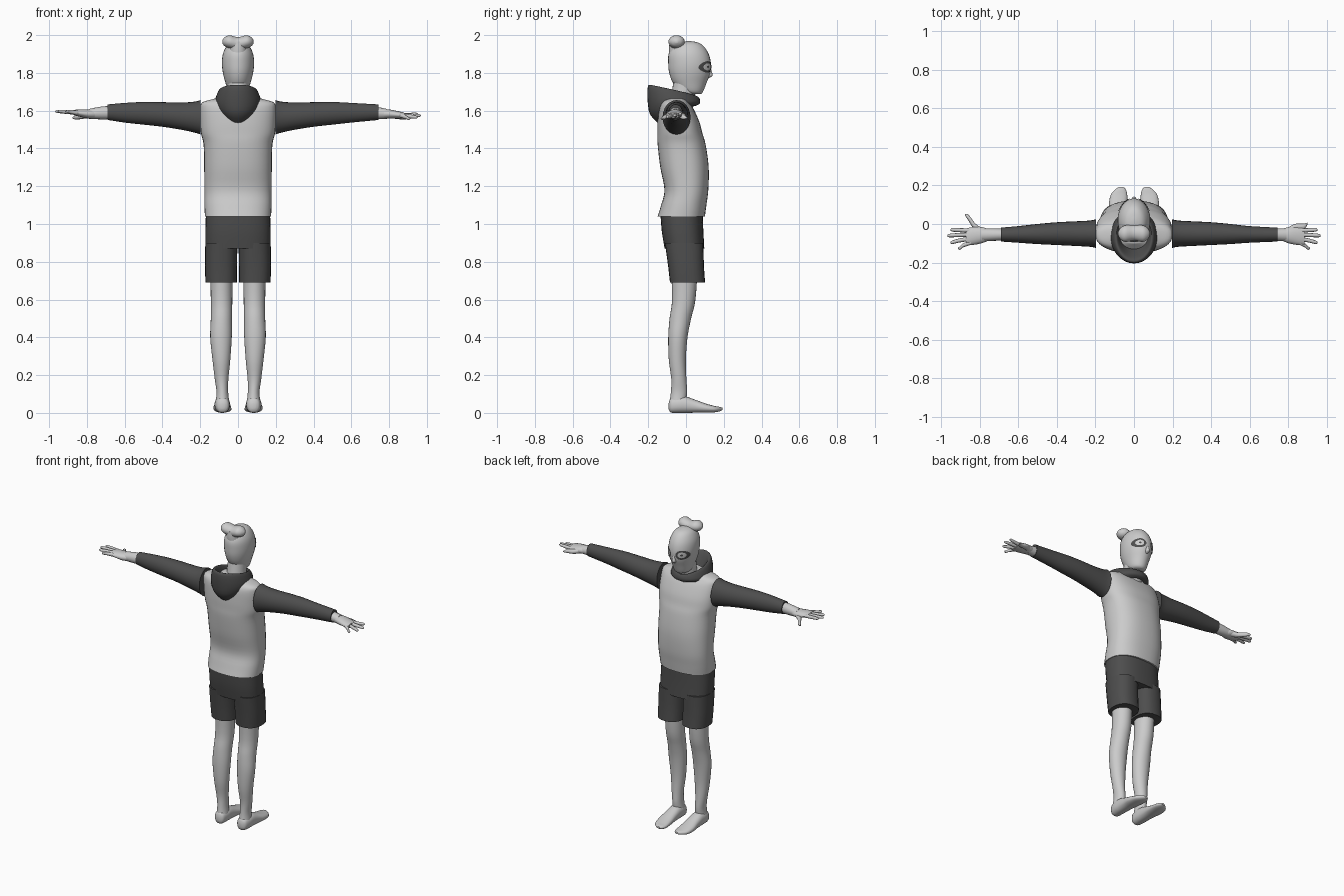
import bpy, bmesh, math
from mathutils import Vector
from mathutils.bvhtree import BVHTree


def material(name, c):
    m = bpy.data.materials.new(name)
    m.diffuse_color = (c, c, c, 1)
    return m


LIGHT = material("light_grey", 0.6)
DARK = material("dark_grey", 0.075)


def make(name, verts, faces, mats, rule=None):
    """Mesh object with outward normals and smooth shading."""
    me = bpy.data.meshes.new(name)
    me.from_pydata(verts, [], faces)
    bm = bmesh.new()
    bm.from_mesh(me)
    bmesh.ops.recalc_face_normals(bm, faces=bm.faces)
    bm.to_mesh(me)
    bm.free()
    for m in mats:
        me.materials.append(m)
    if rule:
        for p in me.polygons:
            p.material_index = rule(p.index)
    ob = bpy.data.objects.new(name, me)
    bpy.context.collection.objects.link(ob)
    bpy.ops.object.select_all(action='DESELECT')
    ob.select_set(True)
    bpy.context.view_layer.objects.active = ob
    bpy.ops.object.shade_smooth_by_angle(angle=math.radians(50))
    return ob


def smooth_stations(st, k):
    """Catmull-Rom interpolation of station tuples."""
    out = []
    for i in range(len(st) - 1):
        p0, p1, p2, p3 = st[max(i - 1, 0)], st[i], st[i + 1], st[min(i + 2, len(st) - 1)]
        for j in range(k):
            t = j / k
            out.append([0.5 * (2 * b + (c - a) * t + (2 * a - 5 * b + 4 * c - d) * t * t
                               + (3 * b - a - 3 * c + d) * t ** 3)
                        for a, b, c, d in zip(p0, p1, p2, p3)])
    return out + [list(st[-1])]


def loft(name, axis, st, mat, n=24, power=2.0, k=4):
    """Skin rounded sections; station = (position, centre u, centre v, radius u, radius v)."""
    rings = smooth_stations(st, k)
    place = {'x': lambda t, u, v: (t, u, v), 'y': lambda t, u, v: (u, t, v),
             'z': lambda t, u, v: (u, v, t)}[axis]
    verts = []
    for t, cu, cv, ru, rv in rings:
        for i in range(n):
            a = 2 * math.pi * i / n
            c, s = math.cos(a), math.sin(a)
            verts.append(place(t, cu + ru * math.copysign(abs(c) ** (2 / power), c),
                               cv + rv * math.copysign(abs(s) ** (2 / power), s)))
    faces = [(r * n + i, r * n + (i + 1) % n, (r + 1) * n + (i + 1) % n, (r + 1) * n + i)
             for r in range(len(rings) - 1) for i in range(n)]
    faces += [tuple(range(n)), tuple(range(len(verts) - n, len(verts)))]
    return make(name, verts, faces, [mat])


# Sweatshirt body
loft("sweatshirt_body", 'z', [
    (1.04, 0, -.025, .175, .125), (1.10, 0, -.012, .178, .12), (1.18, 0, .002, .178, .116),
    (1.30, 0, -.008, .179, .128), (1.42, 0, -.023, .182, .127), (1.48, 0, -.032, .196, .119),
    (1.54, 0, -.04, .2, .111), (1.61, 0, -.053, .2, .093), (1.643, 0, -.058, .19, .075),
    (1.662, 0, -.055, .13, .062), (1.68, 0, -.05, .06, .05)], LIGHT, n=36, power=2.4)

# Shorts: hips and two legs
loft("shorts_hips", 'z', [(.87, 0, -.008, .172, .105), (.96, 0, -.018, .173, .11),
                          (1.05, 0, -.023, .17, .112)], DARK, n=32, power=2.5)

for s, side in ((-1, "left"), (1, "right")):
    loft(side + "_shorts_leg", 'z', [(.69, s * .089, .008, .083, .093), (.78, s * .09, .0, .085, .095),
                                     (.9, s * .088, -.01, .085, .102)], DARK, power=2.4)
    # Bare leg and foot
    loft(side + "_leg", 'z', [
        (.05, s * .082, -.045, .037, .043), (.11, s * .083, -.037, .031, .043),
        (.18, s * .087, -.038, .036, .04), (.28, s * .088, -.046, .047, .045),
        (.4, s * .09, -.043, .057, .051), (.5, s * .088, -.03, .056, .057),
        (.6, s * .087, -.012, .057, .062), (.8, s * .088, -.008, .06, .072)], LIGHT)
    loft(side + "_foot", 'y', [
        (-.092, s * .082, .035, .012, .015), (-.08, s * .082, .04, .032, .038),
        (-.04, s * .083, .043, .04, .043), (.0, s * .083, .043, .041, .043),
        (.05, s * .083, .035, .043, .034), (.1, s * .083, .026, .047, .025),
        (.15, s * .078, .02, .043, .017), (.178, s * .07, .02, .028, .012),
        (.193, s * .066, .021, .01, .006)], LIGHT, power=2.3)

    # Sleeve and wrist, cuffs of uneven length
    cuff = .69 if s < 0 else .745
    loft(side + "_sleeve", 'x', [
        (s * .198, -.05, 1.565, .074, .091), (s * .23, -.05, 1.566, .068, .082),
        (s * .3, -.05, 1.571, .064, .072), (s * .4, -.05, 1.58, .059, .065),
        (s * .5, -.052, 1.586, .052, .06), (s * .6, -.054, 1.589, .043, .052),
        (s * cuff, -.055, 1.592, .036, .041)], DARK)
    loft(side + "_wrist", 'x', [(s * .66, -.055, 1.59, .03, .034), (s * .72, -.055, 1.588, .032, .034),
                                (s * .79, -.056, 1.583, .033, .026)], LIGHT, n=16)

    # Hand: palm, four fingers, thumb
    dx, dz = (0, .014) if s < 0 else (.012, -.012)
    zm = 1.582
    loft(side + "_palm", 'x', [
        (s * (.75 + dx), -.056, zm, .028, .024), (s * (.79 + dx), -.058, zm, .042, .024),
        (s * (.84 + dx), -.063, zm + dz * .4, .046, .019),
        (s * (.872 + dx), -.066, zm + dz * .6, .042, .013)], LIGHT, n=16)
    for i, (tip, ty) in enumerate([(.952, -.03), (.968, -.06), (.952, -.095), (.912, -.125)]):
        by = -.034 - i * .021
        e = .0 if s < 0 else (1.5 - i) * .008
        loft(f"{side}_finger_{i + 1}", 'x', [
            (s * (.845 + dx), by, zm + dz * .5, .011, .012),
            (s * (.5 * (.86 + tip)), (by + ty) / 2, zm + dz * .8 + e / 2, .0105, .0105),
            (s * (tip - .01), ty, zm + dz + e, .009, .008),
            (s * tip, ty, zm + dz + e, .003, .003)], LIGHT, n=10)
    tx, ty = (.876, .048) if s < 0 else (.9, .004)
    loft(side + "_thumb", 'x', [
        (s * (.775 + dx), -.045, zm, .018, .018), (s * (.82 + dx), -.02, zm - .01, .02, .015),
        (s * (tx - .02), ty - .018, zm - .017, .016, .012), (s * tx, ty, zm - .02, .004, .004)],
        LIGHT, n=12)

# Neck, head, nose
loft("neck", 'z', [(1.58, 0, -.04, .075, .07), (1.65, 0, -.02, .06, .064),
                   (1.75, 0, -.005, .055, .062)], LIGHT)
head = loft("head", 'z', [
    (1.687, 0, .045, .025, .032), (1.70, 0, .03, .05, .06), (1.75, 0, .02, .067, .09),
    (1.80, 0, .02, .08, .109), (1.85, 0, .019, .085, .113), (1.90, 0, .014, .08, .106),
    (1.94, 0, .012, .062, .083), (1.96, 0, .014, .04, .052), (1.968, 0, .015, .01, .012)],
    LIGHT, n=32)
loft("nose", 'z', [(1.772, 0, .115, .006, .006), (1.785, 0, .122, .014, .019),
                   (1.805, 0, .122, .011, .015), (1.84, 0, .12, .006, .008)], LIGHT, n=12)

# Two-lobed hair knot
loft("hair_knot", 'x', [
    (-.083, -.05, 1.965, .008, .008), (-.07, -.05, 1.965, .03, .024), (-.045, -.05, 1.965, .043, .034),
    (0, -.046, 1.955, .04, .034), (.045, -.05, 1.965, .043, .034), (.07, -.05, 1.965, .03, .024),
    (.083, -.05, 1.965, .008, .008)], LIGHT)
loft("hair_knot_base", 'z', [(1.87, 0, -.04, .06, .045), (1.92, 0, -.045, .045, .045),
                             (1.965, 0, -.047, .05, .04)], LIGHT)

# Eyes: dark ring, light eye, dark pupil, laid on the face
bvh = BVHTree.FromPolygons([v.co.copy() for v in head.data.vertices],
                           [tuple(p.vertices) for p in head.data.polygons])
RADII, N = (.001, .2, .35, .5, .62, .8, 1.0), 24
for s, side in ((-1, "left"), (1, "right")):
    verts = []
    for r in RADII:
        for i in range(N):
            a = 2 * math.pi * i / N
            x, z = s * (.046 + .031 * r * math.cos(a)), 1.832 + .03 * r * math.sin(a)
            hit, nor, _, _ = bvh.ray_cast(Vector((x, 1, z)), Vector((0, -1, 0)))
            if nor.y < 0:
                nor = -nor
            verts.append(hit + nor * .004)
    faces = []
    for r in range(len(RADII) - 1):
        for i in range(N):
            f = (r * N + i, r * N + (i + 1) % N, (r + 1) * N + (i + 1) % N, (r + 1) * N + i)
            faces.append(f)
    eye = make(side + "_eye", verts, faces, [DARK, LIGHT], lambda i: 1 if 1 <= i // N <= 3 else 0)
    if eye.data.polygons[0].normal.y < 0:
        eye.data.flip_normals()

# Hood lying on the shoulders: rings of (back y, front y, half width, back z, front z, droop)
HOOD = smooth_stations([
    (-.145, .05, .085, 1.53, 1.625, 1.6), (-.19, .07, .112, 1.58, 1.635, 1.6),
    (-.203, .075, .122, 1.65, 1.65, 1.4), (-.203, .07, .108, 1.722, 1.668, 1.0),
    (-.19, .06, .092, 1.737, 1.675, .8), (-.165, .052, .08, 1.71, 1.668, 1.0),
    (-.12, .045, .065, 1.63, 1.64, 1.0)], 3)
N = 32
verts = []
for yb, yf, w, zb, zf, p in HOOD:
    for i in range(N):
        a = 2 * math.pi * i / N
        back = max(0, (1 - math.cos(a)) / 2)
        verts.append((w * math.sin(a), (yb + yf) / 2 + (yf - yb) / 2 * math.cos(a),
                      zf + (zb - zf) * back ** p))
faces = [(r * N + i, r * N + (i + 1) % N, (r + 1) * N + (i + 1) % N, (r + 1) * N + i)
         for r in range(len(HOOD) - 1) for i in range(N)]
make("hood", verts, faces, [DARK])
